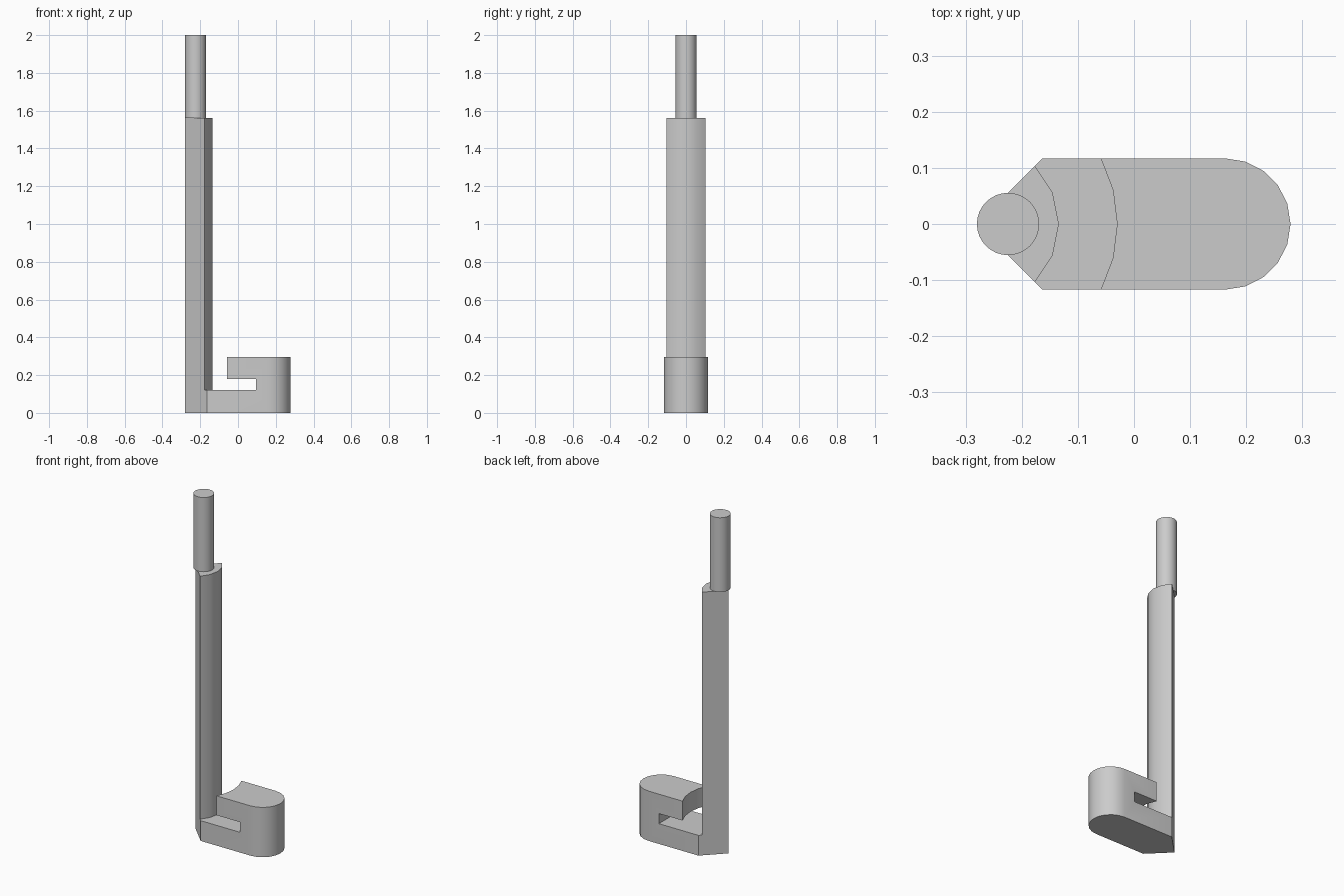
import bpy, bmesh
from math import sin, cos, radians, pi

cube = bpy.data.objects.get("Cube")
if cube:
    bpy.data.objects.remove(cube, do_unlink=True)

grey = bpy.data.materials.new("light grey")
grey.use_nodes = True
grey.diffuse_color = (0.6, 0.6, 0.6, 1)
grey.node_tree.nodes["Principled BSDF"].inputs["Base Color"].default_value = (0.6, 0.6, 0.6, 1)

APEX = -0.28      # sharp back corner of the wedge
HALF = 0.117      # half width of the hook body


def arc(cx, r, a0, a1, steps):
    """Points on an arc about (cx, 0), angles in degrees."""
    angles = [radians(a0 + (a1 - a0) * i / steps) for i in range(steps + 1)]
    return [(cx + r * cos(a), r * sin(a)) for a in angles]


def prism(name, outline, z0, z1):
    """Extrude a counter-clockwise outline from z0 to z1."""
    bm = bmesh.new()
    face = bm.faces.new([bm.verts.new((x, y, z0)) for x, y in outline])
    top = bmesh.ops.extrude_face_region(bm, geom=[face])["geom"]
    verts = [v for v in top if isinstance(v, bmesh.types.BMVert)]
    bmesh.ops.translate(bm, verts=verts, vec=(0, 0, z1 - z0))
    bmesh.ops.recalc_face_normals(bm, faces=bm.faces)
    mesh = bpy.data.meshes.new(name)
    bm.to_mesh(mesh)
    bm.free()
    mesh.materials.append(grey)
    obj = bpy.data.objects.new(name, mesh)
    bpy.context.collection.objects.link(obj)
    return obj


def activate(obj):
    bpy.ops.object.select_all(action="DESELECT")
    obj.select_set(True)
    bpy.context.view_layer.objects.active = obj


def cut(obj, cutter):
    cutter.hide_render = True
    mod = obj.modifiers.new("cut", "BOOLEAN")
    mod.operation = "DIFFERENCE"
    mod.solver = "EXACT"
    mod.object = cutter
    activate(obj)
    bpy.ops.object.modifier_apply(modifier=mod.name)
    bpy.data.objects.remove(cutter, do_unlink=True)


# Hook body: wedge at the back, rounded nose at the front
body = prism("hook_body", [(APEX, 0), (APEX + HALF, -HALF)]
             + arc(0.279 - HALF, HALF, -90, 90, 10)
             + [(APEX + HALF, HALF)], 0, 0.295)

# Slot under the jaw, then the curved clearance behind it
cut(body, prism("slot_cutter", [(-0.5, -0.3), (0.096, -0.3), (0.096, 0.3), (-0.5, 0.3)], 0.12, 0.18))
cut(body, prism("clearance_cutter", [(-0.5, 0)] + arc(APEX, 0.25, -84, 84, 12), 0.15, 0.4))

# Quarter-round column on the wedge, and the thin pole on top
column = prism("column", [(APEX, 0)] + arc(APEX, 0.146, -45, 45, 4), 0.12, 1.56)
pole = prism("pole", arc(-0.2245, 0.0555, 0, 348.75, 31), 1.56, 2)

for obj in (body, column, pole):
    activate(obj)
    bpy.ops.object.shade_smooth_by_angle(angle=pi / 6)
